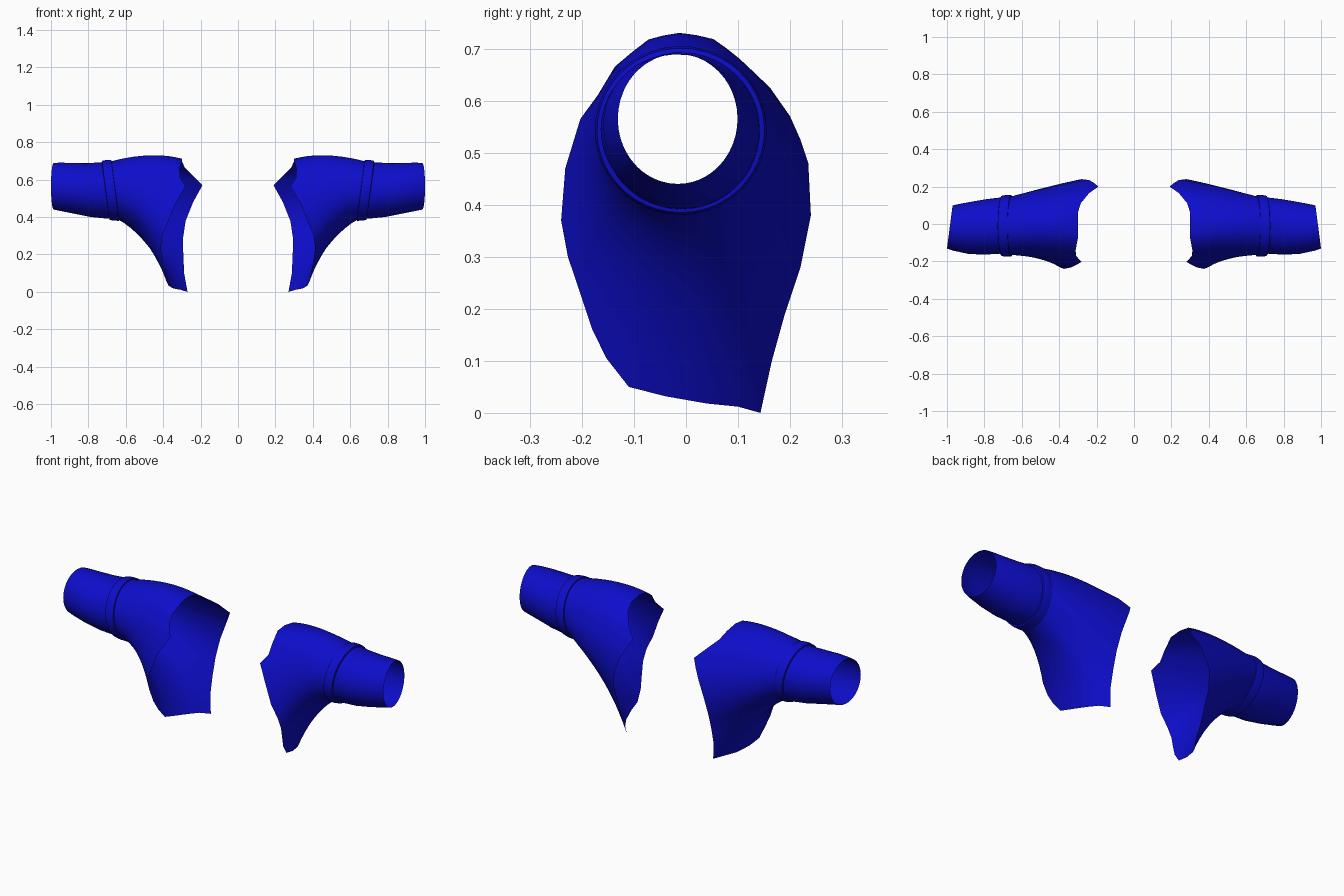
import bpy, bmesh, math
from mathutils import Vector

if "Cube" in bpy.data.objects:
    bpy.data.objects.remove(bpy.data.objects["Cube"])

blue = bpy.data.materials.new("royal blue")
blue.diffuse_color = (0.004, 0.004, 0.6, 1)
blue.use_nodes = True
blue.node_tree.nodes["Principled BSDF"].inputs["Base Color"].default_value = blue.diffuse_color

# Armhole edge, from the top, down the back, under and up the front
ARMHOLE = [
    (.30, -.01, .712), (.30, .06, .70), (.285, .11, .665), (.24, .165, .62),
    (.19, .20, .57), (.215, .22, .525), (.24, .235, .48), (.28, .24, .38),
    (.295, .22, .28), (.292, .19, .19), (.288, .165, .10), (.27, .143, 0),
    (.31, .10, .012), (.345, .04, .018), (.37, -.04, .032), (.38, -.11, .05),
    (.39, -.153, .105), (.403, -.18, .16), (.412, -.205, .235), (.405, -.227, .30),
    (.375, -.24, .37), (.335, -.232, .47), (.28, -.203, .565), (.31, -.17, .61),
    (.312, -.14, .66), (.30, -.075, .705),
]
# Each edge span is halved so the tube is round enough
EDGE = []
for i, p in enumerate(ARMHOLE):
    a, b = Vector(p), Vector(ARMHOLE[(i + 1) % len(ARMHOLE)])
    EDGE += [a, (a + b) / 2]
ANGLES = [math.atan2((p.z - .42) * .65, p.y) for p in EDGE]


def ring(x, y, z, ry, rz, lean_z=0.0, lean_y=0.0):
    """Leaning oval around the arm, one point per armhole point."""
    pts = []
    for a in ANGLES:
        c, s = math.cos(a), math.sin(a)
        pts.append(Vector((x + lean_z * s + lean_y * c, y + ry * c, z + rz * s)))
    return pts


def loft(name, rings):
    bm = bmesh.new()
    rows = [[bm.verts.new(p) for p in r] for r in rings]
    n = len(ANGLES)
    for r0, r1 in zip(rows, rows[1:]):
        for i in range(n):
            j = (i + 1) % n
            bm.faces.new((r0[i], r0[j], r1[j], r1[i]))
    bm.normal_update()
    # Outward faces: compare with the direction away from the arm axis
    mid = Vector((.6, -.01, .5))
    turn = 0
    for f in bm.faces:
        d = f.calc_center_median() - mid
        turn += f.normal.y * d.y + f.normal.z * d.z
    if turn < 0:
        bmesh.ops.reverse_faces(bm, faces=bm.faces[:])
    me = bpy.data.meshes.new(name)
    bm.to_mesh(me)
    bm.free()
    me.materials.append(blue)
    ob = bpy.data.objects.new(name, me)
    bpy.context.collection.objects.link(ob)
    bpy.context.view_layer.objects.active = ob
    ob.select_set(True)
    bpy.ops.object.shade_smooth_by_angle(angle=math.radians(40))
    ob.select_set(False)
    ob.modifiers.new("both sides", 'MIRROR').use_mirror_merge = False
    return ob


# Upper sleeve: curved strands from the armhole to the seam
seam = ring(.665, -.01, .543, .155, .154, .02)
STEPS = 10
rings = []
for k in range(STEPS + 1):
    t = k / STEPS
    row = []
    for p, q, a in zip(EDGE, seam, ANGLES):
        c, s = math.cos(a), math.sin(a)
        m = .6 - .28 * c - .18 * s
        ctrl = Vector((p.x + (q.x - p.x) * .42,
                       p.y + (q.y - p.y) * m,
                       p.z + (q.z - p.z) * m + .05 * max(0, s) ** 2))
        row.append(p * (1 - t) ** 2 + ctrl * 2 * t * (1 - t) + q * t * t)
    rings.append(row)
loft("upper_sleeve", rings)

# Raised band around the seam
loft("seam_band", [
    ring(.655, -.01, .542, .153, .152, .02),
    ring(.657, -.01, .542, .164, .162, .02),
    ring(.685, -.01, .543, .165, .162, .02),
    ring(.707, -.01, .543, .161, .158, .02),
    ring(.709, -.01, .543, .150, .148, .02),
])

# Lower sleeve, tapering to the open wrist end
loft("lower_sleeve", [
    ring(.665, -.01, .543, .154, .153, .02),
    ring(.72, -.009, .542, .150, .150, .018),
    ring(.80, -.016, .545, .148, .144, .01, -.005),
    ring(.88, -.020, .554, .139, .136, .005, -.01),
    ring(.95, -.018, .562, .125, .129, 0, -.014),
    ring(.985, -.016, .565, .115, .125, 0, -.015),
])
